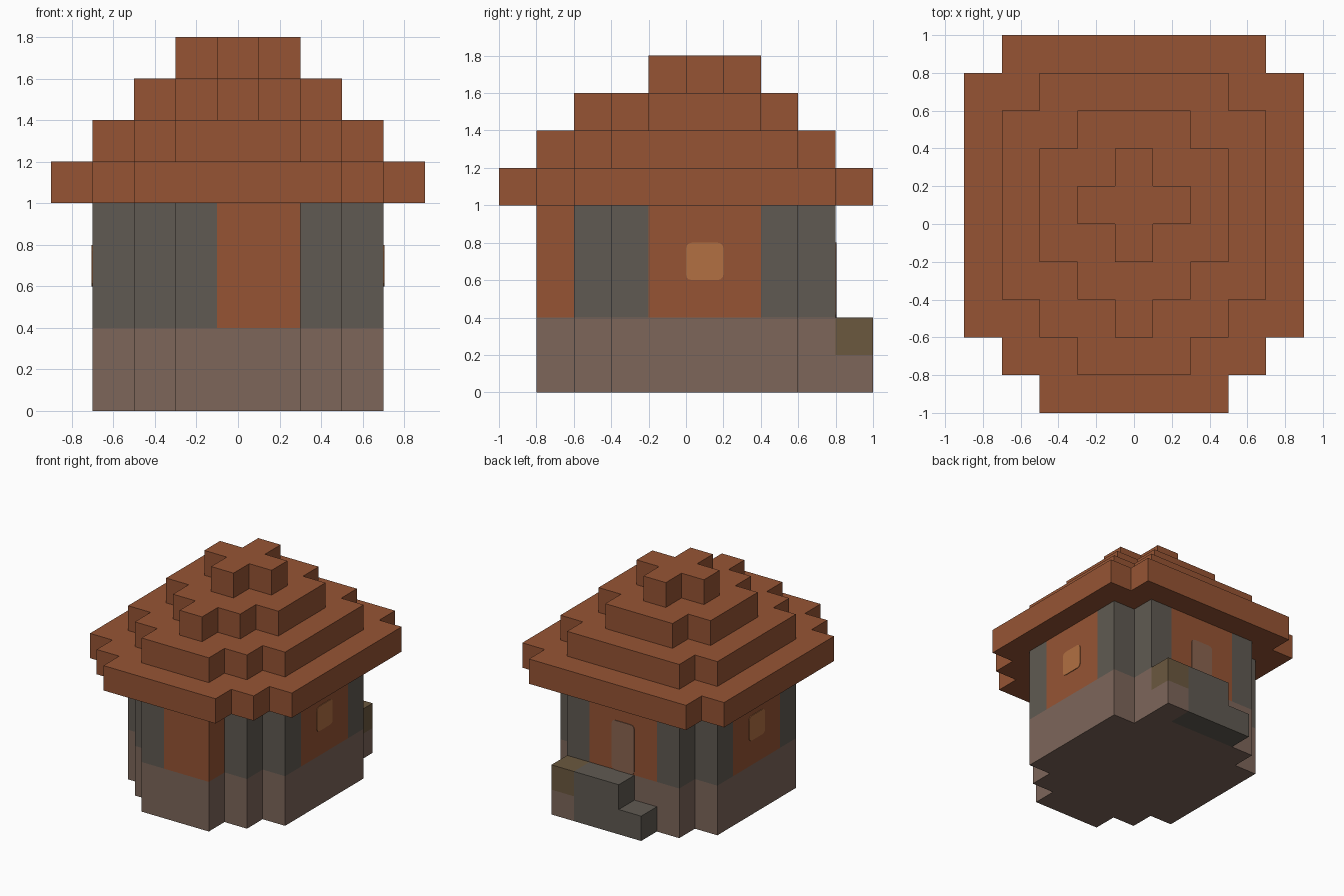
import bpy, bmesh
from mathutils import Vector

cube = bpy.data.objects.get("Cube")
if cube:
    bpy.data.objects.remove(cube, do_unlink=True)

U = 0.2  # block size


def material(name, hex_code):
    srgb = [int(hex_code[i:i + 2], 16) / 255 for i in (0, 2, 4)]
    col = [c / 12.92 if c <= 0.04045 else ((c + 0.055) / 1.055) ** 2.4 for c in srgb] + [1]
    m = bpy.data.materials.new(name)
    m.use_nodes = True
    m.diffuse_color = col
    m.node_tree.nodes["Principled BSDF"].inputs["Base Color"].default_value = col
    return m


CLAY = material("clay brown", "965434")
STONE = material("stone grey", "605A52")
FOUNDATION = material("foundation taupe", "7D665A")
WINDOW = material("window amber", "B27042")
DOOR = material("door tan", "8A6450")
MOSS = material("moss olive", "6B583F")


def finish(name, bm, *mats):
    bmesh.ops.recalc_face_normals(bm, faces=bm.faces)
    mesh = bpy.data.meshes.new(name)
    bm.to_mesh(mesh)
    bm.free()
    for m in mats:
        mesh.materials.append(m)
    obj = bpy.data.objects.new(name, mesh)
    bpy.context.collection.objects.link(obj)
    return obj


def prism(points, offset):
    """Extrude a flat polygon along an offset vector."""
    bm = bmesh.new()
    face = bm.faces.new([bm.verts.new(p) for p in points])
    ext = bmesh.ops.extrude_face_region(bm, geom=[face], use_keep_orig=True)
    moved = [g for g in ext["geom"] if isinstance(g, bmesh.types.BMVert)]
    bmesh.ops.translate(bm, vec=Vector(offset), verts=moved)
    return bm


def stepped_outline(level, z):
    """Round stepped footprint; each level shrinks by one block per side."""
    w, y0, y1 = 0.9 - U * level, -0.6 + U * level, 0.8 - U * level
    pts = []
    for k in (2, 1):  # two notches at the front corners
        if w - k * U > 0:
            x, y = w - k * U, y0 - k * U
            pts += [(x, y, z), (x, y + U, z)]
    pts += [(w, y0, z), (w, y1, z), (w - U, y1, z), (w - U, y1 + U, z)]
    return pts + [(-x, y, z) for x, y, z in reversed(pts)]


# Foundation
finish("foundation", prism(stepped_outline(1, 0), (0, 0, 2 * U)), FOUNDATION)

# Walls: stone corners with clay panels on each side
bm = prism(stepped_outline(1, 2 * U), (0, 0, 3 * U))
caps = [f for f in bm.faces if abs(f.normal.z) > 0.9]
bmesh.ops.delete(bm, geom=caps, context="FACES_ONLY")
cuts = [((x, 0, 0), (1, 0, 0)) for x in (-0.3, -0.1, 0.3)]
cuts += [((0, y, 0), (0, 1, 0)) for y in (-0.2, 0.4)]
for co, no in cuts:
    bmesh.ops.bisect_plane(bm, geom=bm.verts[:] + bm.edges[:] + bm.faces[:],
                           plane_co=co, plane_no=no, dist=1e-4)
for f in bm.faces:
    c = f.calc_center_median()
    side = abs(c.x) > 0.69 and -0.2 < c.y < 0.4
    back = c.y > 0.79 and abs(c.x) < 0.29
    front = c.y < -0.61 and -0.1 < c.x < 0.31
    f.material_index = int(side or back or front)
finish("walls", bm, STONE, CLAY)

# Roof tiers
for level in range(4):
    bm = prism(stepped_outline(level, 1 + U * level), (0, 0, U))
    finish(f"roof_tier_{level + 1}", bm, CLAY)


def plate(name, centre, right, width, height, out, mat):
    """Thin panel with clipped round corners, lying on a wall."""
    r, t, out = Vector(right), 0.005, Vector(out)
    c, up = Vector(centre), Vector((0, 0, 1))
    corners = [(-1, -1), (1, -1), (1, 1), (-1, 1)]
    bm = prism([c + r * a * width / 2 + up * b * height / 2 for a, b in corners], out * t)
    edges = [e for e in bm.edges
             if abs((e.verts[0].co - e.verts[1].co).normalized().dot(out)) > 0.9]
    bmesh.ops.bevel(bm, geom=edges, offset=0.03, segments=3, profile=0.5, affect="EDGES")
    finish(name, bm, mat)


# Side windows and back door
for name, s in (("left_window", 1), ("right_window", -1)):
    plate(name, (0.7 * s, 0.1, 0.7), (0, 1, 0), U, U, (s, 0, 0), WINDOW)
plate("back_door", (0, 0.8, 0.6), (1, 0, 0), U, 2 * U, (0, 1, 0), DOOR)

# Back stairs with the end column
profile = [(-0.3, 0), (0.3, 0), (0.3, 0.4), (-0.1, 0.4), (-0.1, 0.2), (-0.3, 0.2)]
finish("back_stairs", prism([(x, 0.8, z) for x, z in profile], (0, U, 0)), STONE)
for name, z, mat in (("stair_end_base", 0, FOUNDATION), ("mossy_block", U, MOSS)):
    square = [(0.3, 0.8, z), (0.5, 0.8, z), (0.5, 1, z), (0.3, 1, z)]
    finish(name, prism(square, (0, 0, U)), mat)
